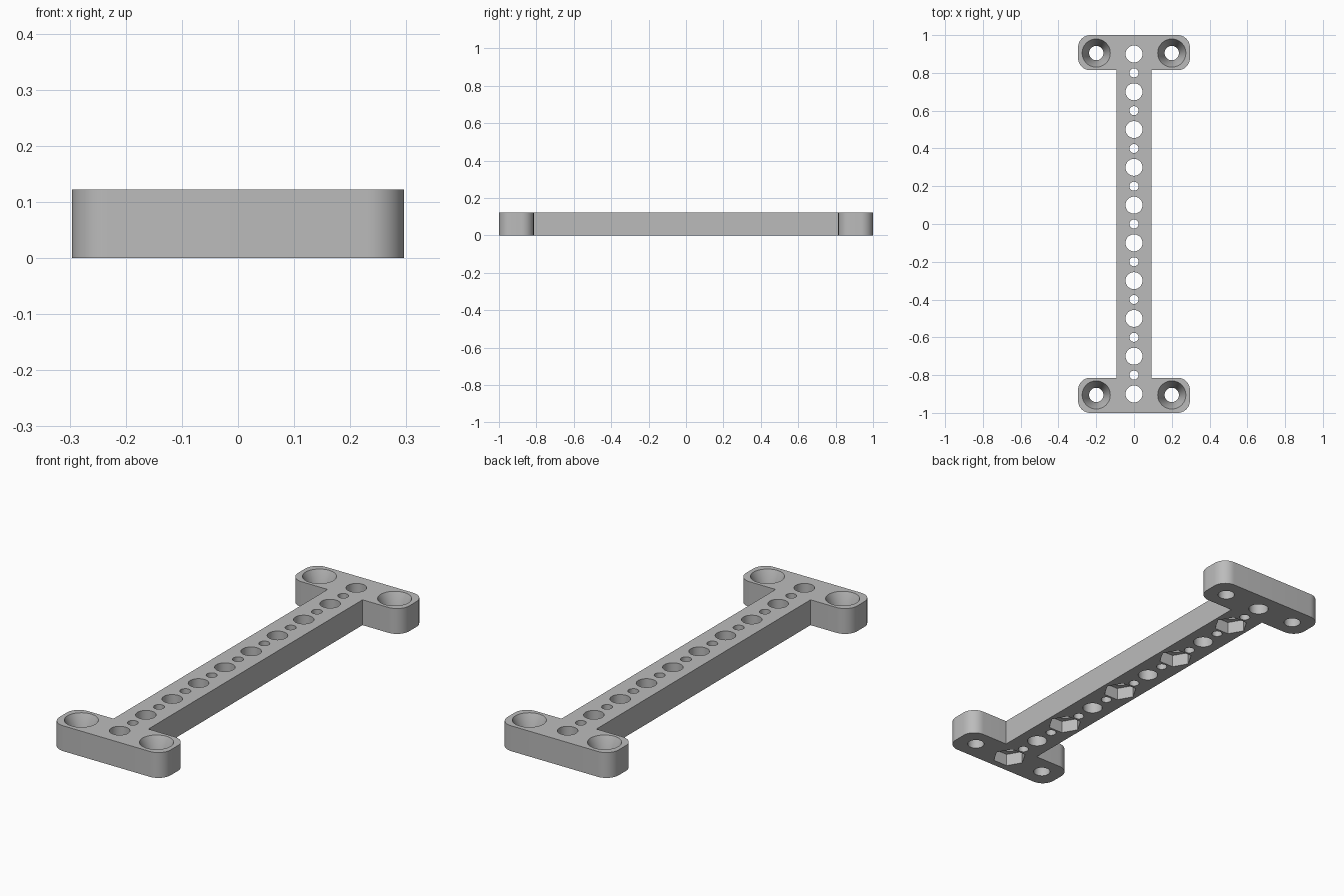
import bpy, bmesh
from math import cos, sin, pi, radians

cube = bpy.data.objects.get("Cube")
if cube:
    bpy.data.objects.remove(cube, do_unlink=True)

HEIGHT = 0.122
BAR_X, END_X, END_Y, CORNER = 0.093, 0.296, 0.814, 0.065

grey = bpy.data.materials.new("plain_grey")
grey.use_nodes = True
grey.diffuse_color = (0.5, 0.5, 0.5, 1)
grey.node_tree.nodes["Principled BSDF"].inputs["Base Color"].default_value = (0.5, 0.5, 0.5, 1)


def make_object(name, bm):
    bmesh.ops.recalc_face_normals(bm, faces=bm.faces)
    mesh = bpy.data.meshes.new(name)
    bm.to_mesh(mesh)
    bm.free()
    mesh.materials.append(grey)
    obj = bpy.data.objects.new(name, mesh)
    bpy.context.collection.objects.link(obj)
    return obj


def arc(cx, cy, start, steps=12):
    angles = [radians(start + 90 * i / steps) for i in range(steps + 1)]
    return [(cx + CORNER * cos(a), cy + CORNER * sin(a)) for a in angles]


def add_plug(bm, x, y, r_low, r_high, z_low, z_high, sides=48):
    """Closed prism or cone used to cut a hole."""
    rings = []
    for r, z in ((r_low, z_low), (r_high, z_high)):
        rings.append([bm.verts.new((x + r * cos(2 * pi * i / sides),
                                    y + r * sin(2 * pi * i / sides), z))
                      for i in range(sides)])
    low, high = rings
    bm.faces.new(low[::-1])
    bm.faces.new(high)
    for i in range(sides):
        j = (i + 1) % sides
        bm.faces.new((low[i], low[j], high[j], high[i]))


# I-shaped outline: one quarter mirrored into four
quarter = [(BAR_X, END_Y)]
quarter += arc(END_X - CORNER, END_Y + CORNER, -90)
quarter += arc(END_X - CORNER, 1 - CORNER, 0)
half = quarter + [(-x, y) for x, y in reversed(quarter)]
outline = half + [(x, -y) for x, y in reversed(half)]

bm = bmesh.new()
base = bm.faces.new([bm.verts.new((x, y, 0)) for x, y in outline])
top = bmesh.ops.extrude_face_region(bm, geom=[base])["geom"]
bmesh.ops.translate(bm, vec=(0, 0, HEIGHT),
                    verts=[v for v in top if isinstance(v, bmesh.types.BMVert)])
bracket = make_object("mounting_bar", bm)

# Straight holes: large and small alternate along the bar
holes = bmesh.new()
for i in range(-9, 10):
    add_plug(holes, 0, i / 10, 0.045 if i % 2 else 0.024, 0.045 if i % 2 else 0.024, -0.1, 0.3)
for x in (-0.2, 0.2):
    for y in (-0.905, 0.905):
        add_plug(holes, x, y, 0.038, 0.038, -0.1, 0.3)

# Hexagonal nut pockets underneath every other large hole
pockets = bmesh.new()
for i in range(5):
    add_plug(pockets, 0, -0.9 + 0.4 * i, 0.077, 0.077, -0.1, 0.06, sides=6)

# Tapered screw seats in the four corners
seats = bmesh.new()
SEAT_LOW, SLOPE = 0.035, (0.0745 - 0.038) / (HEIGHT - 0.035)
for x in (-0.2, 0.2):
    for y in (-0.905, 0.905):
        add_plug(seats, x, y, 0.038, 0.0745 + SLOPE * 0.05, SEAT_LOW, HEIGHT + 0.05)

for name, cut in (("hole_cutter", holes), ("pocket_cutter", pockets), ("seat_cutter", seats)):
    cutter = make_object(name, cut)
    mod = bracket.modifiers.new(name, "BOOLEAN")
    mod.operation = "DIFFERENCE"
    mod.solver = "EXACT"
    mod.object = cutter
    bpy.context.view_layer.objects.active = bracket
    bpy.ops.object.modifier_apply(modifier=name)
    bpy.data.objects.remove(cutter, do_unlink=True)

bpy.ops.object.select_all(action="DESELECT")
bracket.select_set(True)
bpy.context.view_layer.objects.active = bracket
bpy.ops.object.shade_smooth_by_angle(angle=radians(25))
